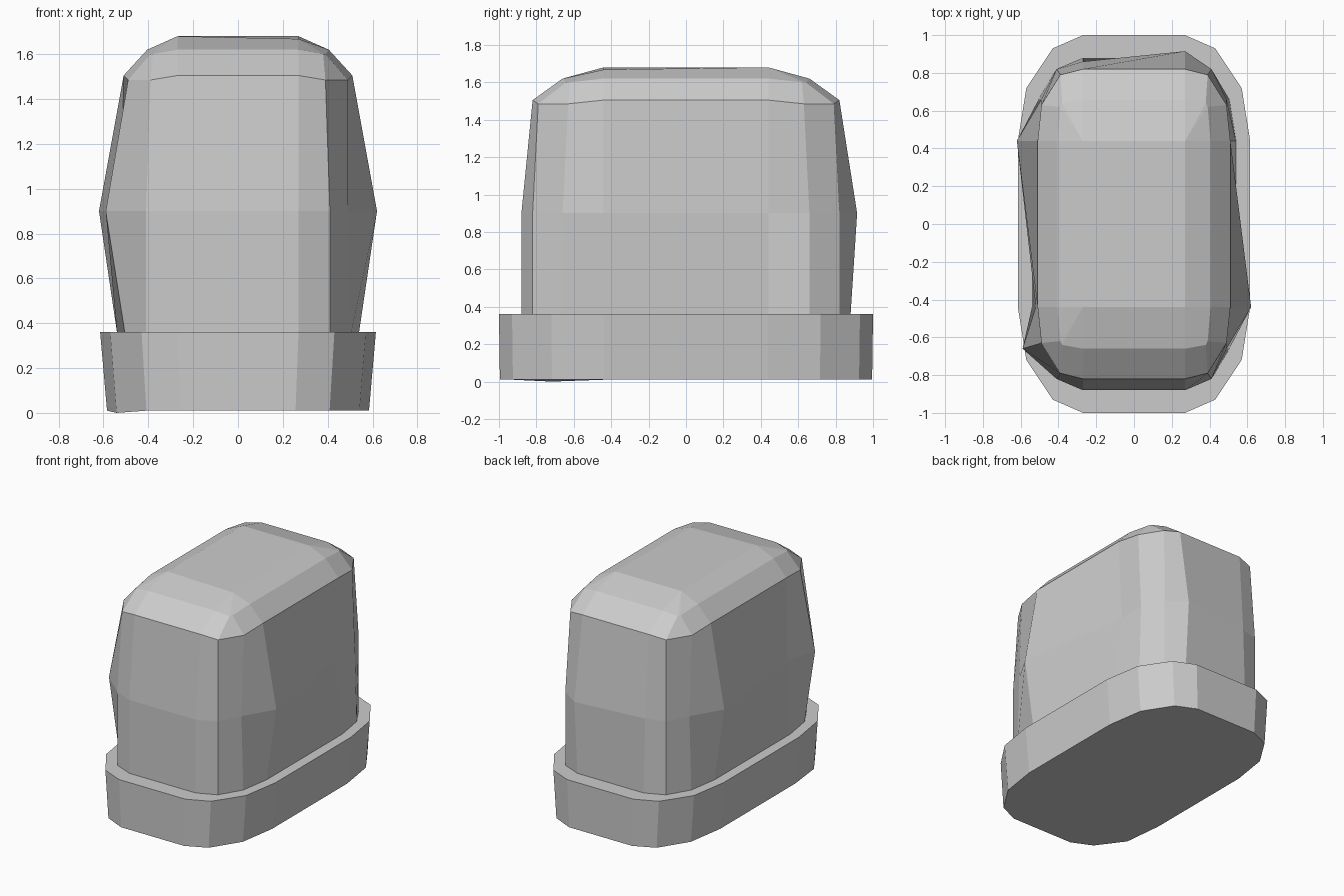
import bpy
import bmesh
from mathutils import Vector

cube = bpy.data.objects.get("Cube")
if cube:
    bpy.data.objects.remove(cube, do_unlink=True)

grey = bpy.data.materials.new("plain grey")
grey.use_nodes = True
colour = (0.6, 0.6, 0.6, 1)
grey.diffuse_color = colour
grey.node_tree.nodes["Principled BSDF"].inputs["Base Color"].default_value = colour


def ring(quarter):
    """Mirror four corner points into a closed rounded rectangle."""
    points = []
    for sx, sy, step in ((1, -1, 1), (1, 1, -1), (-1, 1, 1), (-1, -1, -1)):
        points += [Vector((sx * x, sy * y, z)) for x, y, z in quarter[::step]]
    return points


def loft(name, rings):
    """Skin stacked rings into a capped, flat shaded solid."""
    bm = bmesh.new()
    loops = [[bm.verts.new(p) for p in r] for r in rings]
    for low, high in zip(loops, loops[1:]):
        for i in range(len(low)):
            j = (i + 1) % len(low)
            bm.faces.new((low[i], low[j], high[j], high[i]))
    bm.faces.new(loops[0][::-1])
    bm.faces.new(loops[-1])
    bmesh.ops.remove_doubles(bm, verts=bm.verts, dist=0.0005)
    bmesh.ops.recalc_face_normals(bm, faces=bm.faces)
    mesh = bpy.data.meshes.new(name)
    bm.to_mesh(mesh)
    bm.free()
    mesh.materials.append(grey)
    obj = bpy.data.objects.new(name, mesh)
    bpy.context.collection.objects.link(obj)
    return obj


def level(z, *points):
    return ring([(x, y, z) for x, y in points])


# Flared base plinth
rim = ((0.27, 1.0), (0.43, 0.93), (0.57, 0.72), (0.615, 0.44))
foot = [(x * 0.95, y * 0.995) for x, y in rim]
base_bottom = level(0.01, *foot)
base_bottom[13].z = 0
loft("base", [base_bottom, level(0.36, *rim)])

# Body: the waist bulges unevenly
waist = level(0.9, (0.27, 0.88), (0.41, 0.82), (0.49, 0.66), (0.52, 0.44))
waist[3].x = 0.62
waist[4].x = 0.48
waist[7].y = 0.915
waist[8].y = 0.86
waist[11].x = -0.62
waist[13].x = -0.59

# Rounded shoulders closing to a flat rectangular top
shoulder = ring([(0.27, 0.82, 1.505), (0.39, 0.79, 1.485), (0.49, 0.63, 1.485), (0.51, 0.44, 1.505)])
crown = ring([(0.27, 0.66, 1.62), (0.38, 0.64, 1.60), (0.39, 0.62, 1.60), (0.405, 0.44, 1.62)])
top = level(1.68, *[(0.27, 0.44)] * 4)
for p in top[:4]:
    p.z = 1.668

loft("body", [
    level(0.36, (0.27, 0.88), (0.41, 0.82), (0.505, 0.66), (0.54, 0.44)),
    waist, shoulder, crown, top,
])
